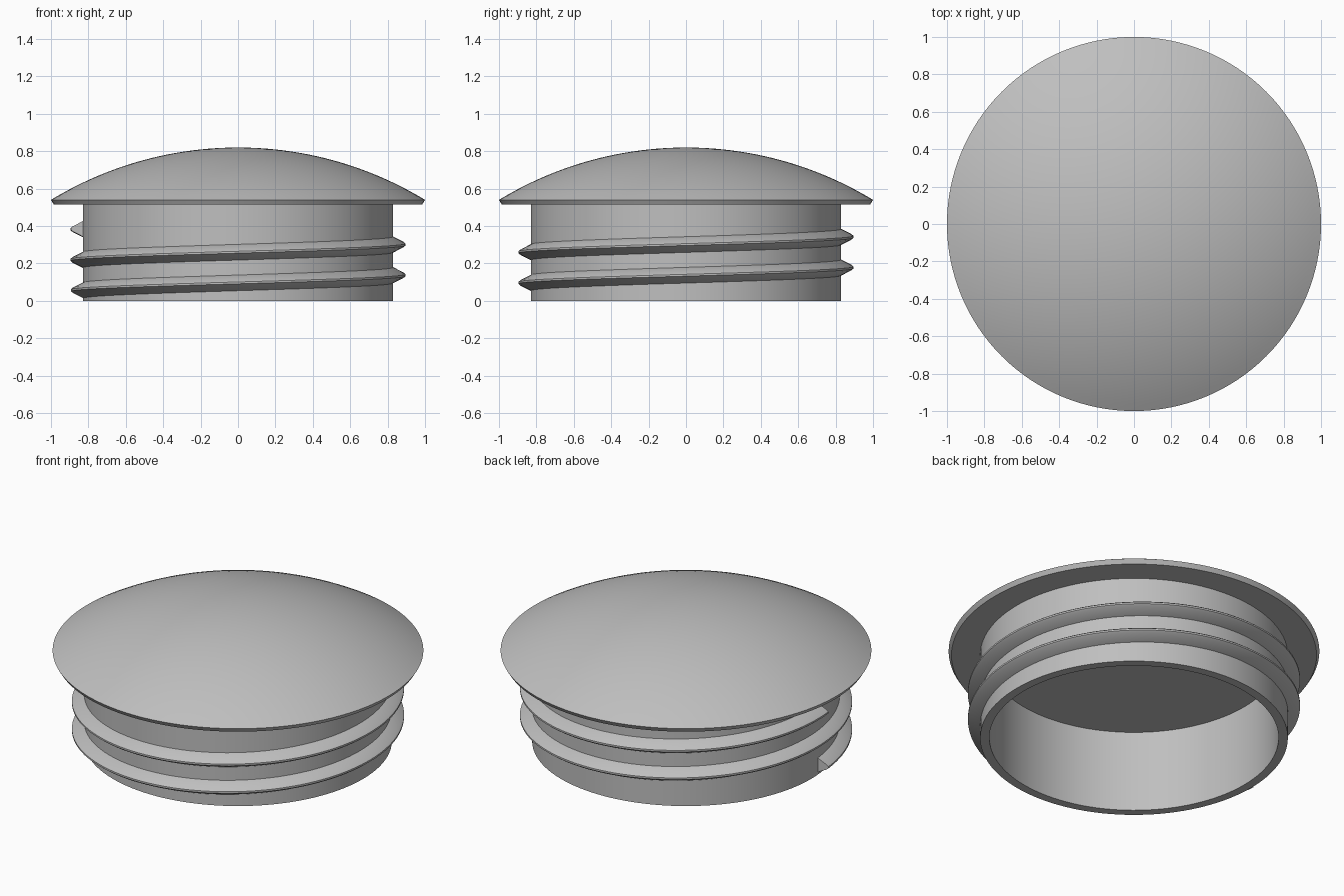
import bpy, bmesh
from math import sin, cos, radians, sqrt, tau

cube = bpy.data.objects.get("Cube")
if cube:
    bpy.data.objects.remove(cube)

grey = bpy.data.materials.new("grey plastic")
grey.use_nodes = True
colour = (0.52, 0.52, 0.52, 1)
grey.diffuse_color = colour
grey.node_tree.nodes["Principled BSDF"].inputs["Base Color"].default_value = colour


def finish(name, bm, angle=30):
    """Turn a bmesh into a smooth-shaded object with sharp corners."""
    bmesh.ops.recalc_face_normals(bm, faces=bm.faces)
    mesh = bpy.data.meshes.new(name)
    bm.to_mesh(mesh)
    bm.free()
    mesh.materials.append(grey)
    obj = bpy.data.objects.new(name, mesh)
    bpy.context.collection.objects.link(obj)
    bpy.ops.object.select_all(action="DESELECT")
    obj.select_set(True)
    bpy.context.view_layer.objects.active = obj
    bpy.ops.object.shade_smooth_by_angle(angle=radians(angle))
    return obj


def lathe(name, profile, steps=128):
    """Spin a (radius, height) profile around z."""
    bm = bmesh.new()
    verts = [bm.verts.new((r, 0, z)) for r, z in profile]
    edges = [bm.edges.new(pair) for pair in zip(verts, verts[1:])]
    bmesh.ops.spin(bm, geom=verts + edges, cent=(0, 0, 0), axis=(0, 0, 1),
                   angle=tau, steps=steps)
    bmesh.ops.remove_doubles(bm, verts=bm.verts, dist=0.0005)
    return finish(name, bm)


# Domed cap with a thin bevelled rim
RIM_Z, TOP_Z = 0.54, 0.82
rise = TOP_Z - RIM_Z
ball = (1 + rise * rise) / (2 * rise)
dome = [(r / 24, TOP_Z - ball + sqrt(ball ** 2 - (r / 24) ** 2))
        for r in range(24, -1, -1)]
lathe("domed_cap", [(0.82, 0.515), (0.985, 0.515)] + dome)

# Hollow plug: ceiling, inner wall, bottom lip, outer wall
WALL = 0.83
lathe("hollow_plug", [(0, 0.485), (0.78, 0.485), (0.78, 0), (WALL, 0), (WALL, 0.52)])

# Two-turn screw thread with a blunt tip
PITCH, TURNS, STEPS = 0.164, 2, 256
section = [(WALL - 0.01, -0.045), (WALL, -0.042), (0.885, -0.014), (0.896, -0.005),
           (0.896, 0.005), (0.885, 0.014), (WALL, 0.042), (WALL - 0.01, 0.045)]
bm = bmesh.new()
rings = []
for i in range(STEPS + 1):
    turn = TURNS * i / STEPS
    a = radians(184) + tau * turn
    z = 0.057 + PITCH * turn
    rings.append([bm.verts.new((r * cos(a), r * sin(a), z + h)) for r, h in section])
for low, high in zip(rings, rings[1:]):
    for k in range(len(section) - 1):
        bm.faces.new((low[k], high[k], high[k + 1], low[k + 1]))
bm.faces.new(rings[0])
bm.faces.new(rings[-1])
finish("screw_thread", bm, 35)
